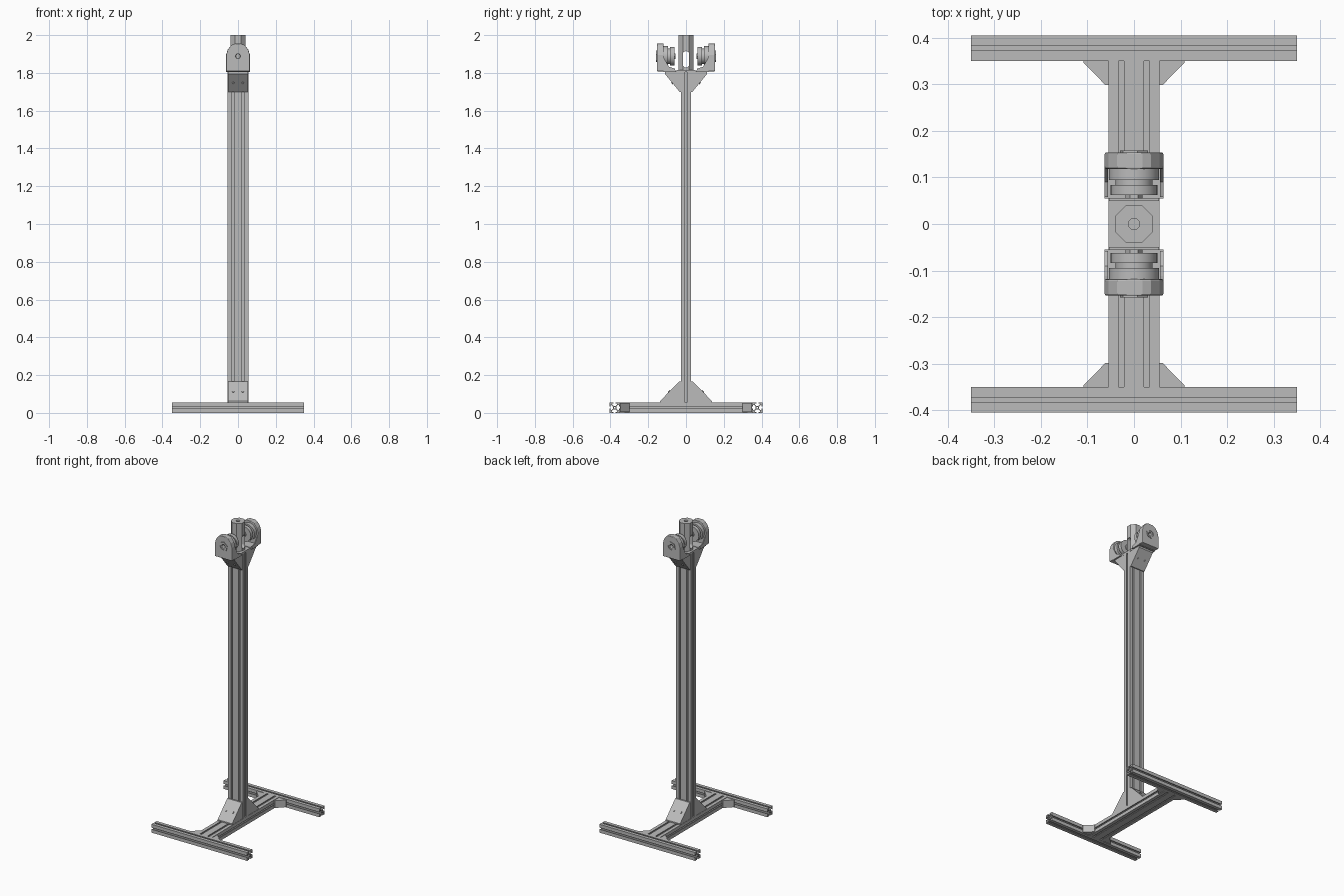
import bpy, bmesh, math
from mathutils import Matrix, Vector

cube = bpy.data.objects.get("Cube")
if cube:
    bpy.data.objects.remove(cube, do_unlink=True)

metal = bpy.data.materials.new("brushed grey")
metal.use_nodes = True
GREY = (0.5, 0.5, 0.5, 1)
metal.diffuse_color = GREY
metal.node_tree.nodes["Principled BSDF"].inputs["Base Color"].default_value = GREY

# Matrices whose columns say where profile u, profile v and the extrusion go
def frame(u, v, w):
    return Matrix((u, v, w)).transposed().to_4x4()

X, Y, Z = Vector((1, 0, 0)), Vector((0, 1, 0)), Vector((0, 0, 1))
ALONG_X, ALONG_Y, ALONG_Z = frame(Y, Z, X), frame(X, Z, -Y), frame(X, Y, Z)
H = 0.0275      # half of one rail module


def add(name, mesh):
    obj = bpy.data.objects.new(name, mesh)
    bpy.context.collection.objects.link(obj)
    mesh.materials.clear()
    mesh.materials.append(metal)
    return obj


def prism(name, loops, length, axes, centre=(0, 0, 0)):
    """Extrude an outline, with optional holes, centred on its length."""
    curve = bpy.data.curves.new(name, "CURVE")
    curve.dimensions, curve.fill_mode = "2D", "BOTH"
    curve.extrude = length / 2
    for pts in loops:
        s = curve.splines.new("POLY")
        s.points.add(len(pts) - 1)
        for p, (u, v) in zip(s.points, pts):
            p.co = (u, v, 0, 1)
        s.use_cyclic_u = True
    tmp = bpy.data.objects.new("tmp", curve)
    bpy.context.collection.objects.link(tmp)
    bpy.context.view_layer.update()
    mesh = bpy.data.meshes.new_from_object(tmp.evaluated_get(bpy.context.evaluated_depsgraph_get()))
    bpy.data.objects.remove(tmp, do_unlink=True)
    bm = bmesh.new()
    bm.from_mesh(mesh)
    bmesh.ops.remove_doubles(bm, verts=bm.verts, dist=1e-5)
    bmesh.ops.transform(bm, matrix=Matrix.Translation(centre) @ axes, verts=bm.verts)
    bmesh.ops.recalc_face_normals(bm, faces=bm.faces)
    bm.to_mesh(mesh)
    bm.free()
    for p in mesh.polygons:
        p.use_smooth = False
    return add(name, mesh)


def ring(r, n, turn=0.0, cu=0.0, cv=0.0):
    return [(cu + r * math.cos(turn + math.tau * i / n),
             cv + r * math.sin(turn + math.tau * i / n)) for i in range(n)]


def box(u0, u1, v0, v1):
    return [(u0, v0), (u1, v0), (u1, v1), (u0, v1)]


def smooth(obj):
    bpy.ops.object.select_all(action="DESELECT")
    obj.select_set(True)
    bpy.context.view_layer.objects.active = obj
    bpy.ops.object.shade_smooth_by_angle(angle=math.radians(35))


# Slotted rails: T-slots on every face, bores and a hollow core as holes
SLOT = [(-.0055, 0), (-.0055, .005), (-.0135, .005), (-.0135, .011), (-.0065, .018)]
SLOT += [(-a, d) for a, d in reversed(SLOT)]


def rail_loops(modules):
    w = H * modules
    loop = []
    for side in range(4):
        turn = Matrix.Rotation(side * math.pi / 2, 2)
        long_side = side % 2 == 0
        mids = [(2 * i + 1 - modules) * H for i in range(modules)] if long_side else [0]
        half, reach = (w, H) if long_side else (H, w)
        pts = [(-half, -reach)]
        for m in mids:
            pts += [(m + a, -reach + d) for a, d in SLOT]
        loop += [tuple(turn @ Vector(p)) for p in pts]
    holes = [ring(.0045, 12, cu=(2 * i + 1 - modules) * H) for i in range(modules)]
    if modules == 2:
        holes.append([(-.008, -.023), (.008, -.023), (.015, -.008), (.015, .008),
                      (.008, .023), (-.008, .023), (-.015, .008), (-.015, -.008)])
    return [loop] + holes


POST_TOP = 1.805
prism("post", rail_loops(2), POST_TOP - 2 * H, ALONG_Z, (0, 0, (POST_TOP + 2 * H) / 2))
prism("base_beam", rail_loops(2), 0.70, ALONG_Y, (0, 0, H))
for s, side in ((-1, "front"), (1, "back")):
    prism(side + "_foot", rail_loops(1), 0.70, ALONG_X, (0, s * .3775, H))

    # Corner gussets between beam and foot
    for t, hand in ((-1, "right"), (1, "left")):
        tri = [(.055, .35), (.108, .35), (.108, .346), (.061, .298), (.055, .298)]
        prism(f"{side}_{hand}_corner_gusset", [[(t * a, s * b) for a, b in tri]],
              .048, ALONG_Z, (0, 0, H))

    # Wedge gussets at the foot and head of the post
    low = [(H, .055), (.137, .055), (.137, .063), (.037, .165), (H, .165)]
    prism(side + "_lower_gusset", [[(s * a, b) for a, b in low]], .106, ALONG_X)
    high = [(H, 1.70), (.034, 1.70), (.112, 1.795), (.112, 1.81), (H, 1.81)]
    prism(side + "_upper_gusset", [[(s * a, b) for a, b in high]], .106, ALONG_X)

    # Pulley housing: arched outer shell, tray and side cheeks
    c = 1.888
    arch = [(-.063, 1.808), (.063, 1.808), (.063, 1.895), (.055, 1.922), (.036, 1.947),
            (.018, 1.955), (-.018, 1.955), (-.036, 1.947), (-.055, 1.922), (-.063, 1.895)]
    shell = prism(side + "_pulley_shell", [arch, ring(.013, 6, 0, 0, c)], .036, ALONG_Y,
                  (0, s * .136, 0))
    bev = shell.modifiers.new("soft edge", "BEVEL")
    bev.width, bev.segments, bev.limit_method = .004, 2, "ANGLE"
    bev.angle_limit = math.radians(50)
    prism(side + "_pulley_tray", [box(-.063, .063, 1.806, 1.816)], .065, ALONG_Y,
          (0, s * .0875, 0))
    cheek = [(.058, 1.812), (.125, 1.812), (.125, 1.90), (.112, 1.87), (.09, 1.832), (.058, 1.822)]
    for t, hand in ((-1, "right"), (1, "left")):
        prism(f"{side}_{hand}_pulley_cheek", [[(s * a, b) for a, b in cheek]],
              .007, ALONG_X, (t * .0595, 0, 0))
        # Bolt heads on the gussets' sloping faces
        for kind, y, z, tilt in (("lower", .088, .113, 1), ("upper", .072, 1.746, -1)):
            out = Vector((0, s, tilt)).normalized()
            prism(f"{side}_{hand}_{kind}_bolt", [ring(.007, 8)], .008,
                  frame(X, out.cross(X), out), (t * .025, s * y, z))

    # Pulley wheel: drum, groove, flange and hub nut, from outside inward
    for part, r, y0, y1 in (("drum", .054, .094, .125), ("groove", .04, .084, .094),
                            ("flange", .05, .062, .084), ("hub", .018, .055, .062)):
        wheel = prism(f"{side}_pulley_{part}", [ring(r, 32 if r > .03 else 6, 0, 0, c)],
                      y1 - y0, ALONG_Y, (0, s * (y0 + y1) / 2, 0))
        smooth(wheel)
    # Socket screw ring on the outer face
    prism(side + "_socket_ring", [ring(.032, 6, .3, 0, c), ring(.02, 16, 0, 0, c)], .006,
          ALONG_Y, (0, s * .155, 0))

# Head plate and central pillar with a slot through its sides
prism("head_plate", [box(-.055, .055, -.05, .05)], .012, ALONG_Z, (0, 0, 1.81))
pillar = prism("head_pillar", [ring(.044, 8, math.pi / 8), ring(.012, 12)],
               .185, ALONG_Z, (0, 0, 1.9075))
cutter = prism("slot_cutter", [ring(.017, 12, 0, 0, 1.898)[:7] + ring(.017, 12, 0, 0, 1.845)[6:]
                               + [(.017, 1.845)]], .2, ALONG_X)
cutter.hide_render = True
cutter.hide_set(True)
cutter.display_type = "WIRE"
cut = pillar.modifiers.new("side slot", "BOOLEAN")
cut.operation, cut.object, cut.solver = "DIFFERENCE", cutter, "EXACT"
